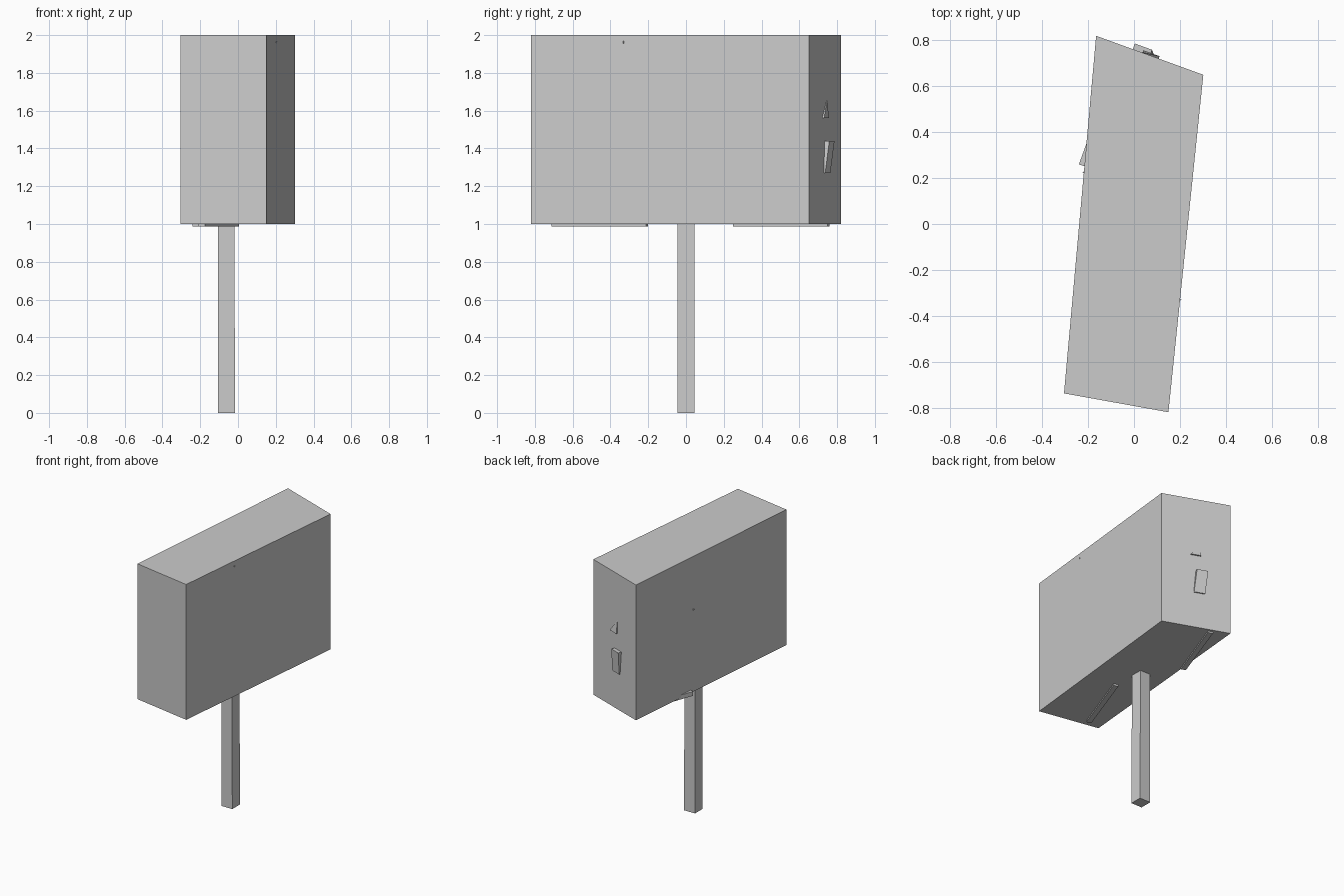
import bpy
import bmesh
from mathutils import Vector

cube = bpy.data.objects.get("Cube")
if cube:
    bpy.data.objects.remove(cube, do_unlink=True)

grey = bpy.data.materials.new("plain_grey")
grey.use_nodes = True
grey.diffuse_color = (0.6, 0.6, 0.6, 1)
bsdf = next(n for n in grey.node_tree.nodes if n.type == "BSDF_PRINCIPLED")
bsdf.inputs["Base Color"].default_value = (0.6, 0.6, 0.6, 1)


def solid(name, points):
    """Closed flat-faced convex solid around the given corner points."""
    bm = bmesh.new()
    for p in points:
        bm.verts.new(p)
    bmesh.ops.convex_hull(bm, input=bm.verts[:])
    bmesh.ops.dissolve_limit(bm, angle_limit=0.01, verts=bm.verts[:], edges=bm.edges[:])
    bmesh.ops.recalc_face_normals(bm, faces=bm.faces[:])
    mesh = bpy.data.meshes.new(name)
    bm.to_mesh(mesh)
    bm.free()
    mesh.materials.append(grey)
    obj = bpy.data.objects.new(name, mesh)
    bpy.context.collection.objects.link(obj)
    return obj


def prism(name, outline, z0, z1):
    return solid(name, [(x, y, z) for x, y in outline for z in (z0, z1)])


# Main block: a skewed four-sided box
corners = [Vector(c) for c in ((-0.165, 0.82), (0.302, 0.65), (0.15, -0.82), (-0.305, -0.738))]
prism("main_block", corners, 1, 2)

# Square post
solid("post", [(x, y, z) for z, right in ((0, -0.015), (1.02, -0.02))
               for x in (-0.105, right) for y in (-0.045, 0.045)])

# Slanted strips peeking out under the block
along = Vector((0.18, 0.5))
across = Vector((0.034, -0.012))
for name, start in (("front_strip", (-0.21, -0.70)), ("back_strip", (-0.24, 0.26))):
    s = Vector(start)
    prism(name, [s, s + along, s + along + across, s + across], 0.988, 1.02)

# Back wall frame, used to place the small pieces on it
wall = (corners[1] - corners[0]).normalized()
out = Vector((-wall.y, wall.x))


def on_back(t, depth, z):
    p = corners[0] + wall * t + out * depth
    return (p.x, p.y, z)


# Tilted plate on the back wall
solid("back_plate", [on_back(t + shift, d, z)
                     for z, shift, depths in ((1.27, 0.015, (-0.03, 0.008)), (1.44, 0, (-0.03, 0.026)))
                     for t in (0.17, 0.25) for d in depths])

# Wedge corner above the plate
solid("back_wedge", [on_back(0.215, 0.011, 1.56), on_back(0.29, 0.011, 1.56),
                     on_back(0.215, -0.03, 1.56), on_back(0.29, -0.03, 1.56),
                     on_back(0.215, 0.001, 1.66)])

# Tiny tips poking through the long side walls
for name, x, y, z, side in (("left_tip", 0.2, -0.33, 1.955, 1), ("right_tip", -0.218, 0.225, 1.6, -1)):
    solid(name, [(x + side * 0.008, y, z + 0.01)] +
          [(x - side * 0.02, y + dy, z + dz) for dy in (-0.012, 0.012) for dz in (-0.025, 0.02)])
